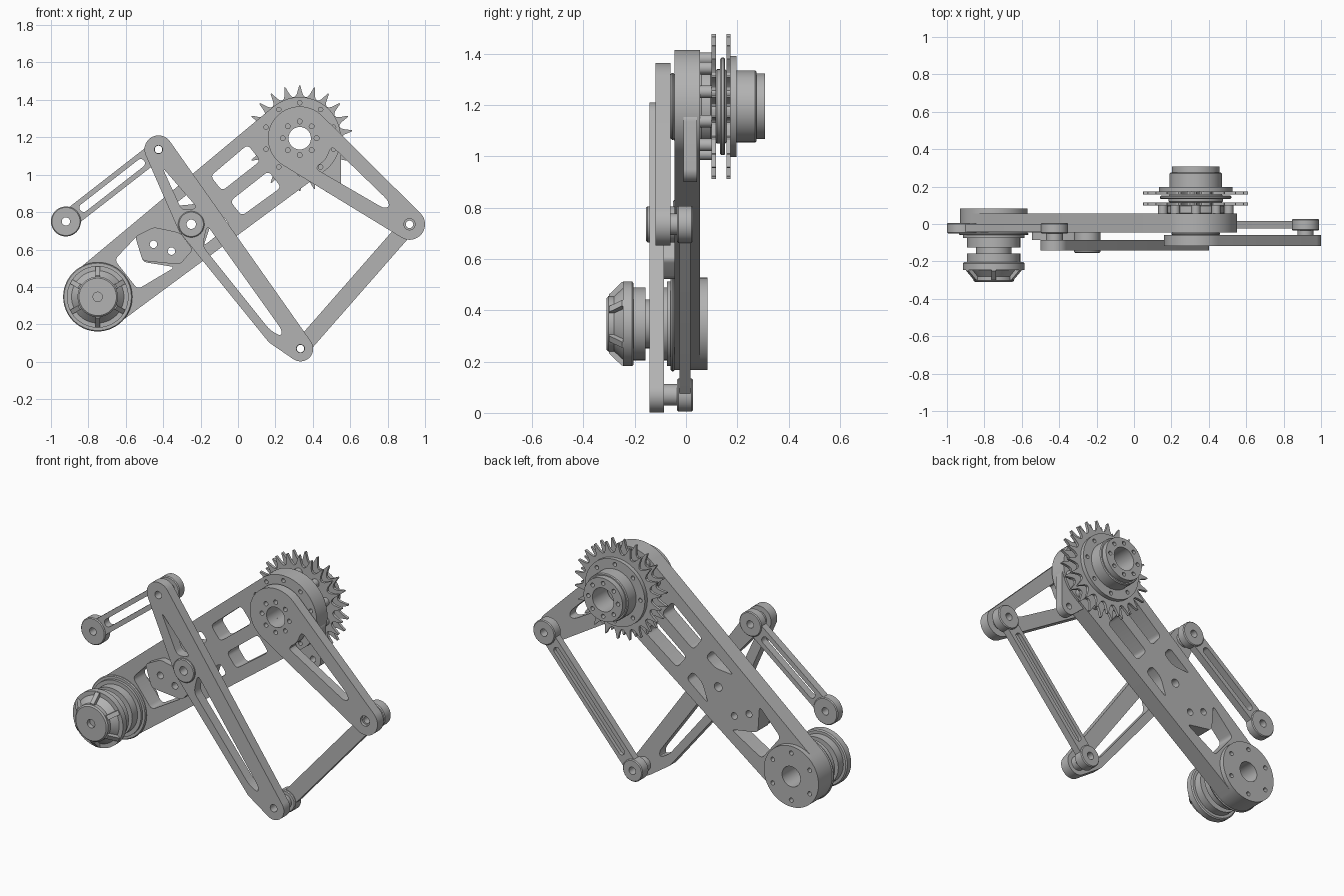
import bpy, bmesh, math
from mathutils import Vector
from mathutils.geometry import convex_hull_2d

if "Cube" in bpy.data.objects:
    bpy.data.objects.remove(bpy.data.objects["Cube"])

metal = bpy.data.materials.new("grey metal")
metal.use_nodes = True
GREY = (0.45, 0.45, 0.45, 1)
metal.diffuse_color = GREY
metal.node_tree.nodes["Principled BSDF"].inputs["Base Color"].default_value = GREY
parts = []

# Joint positions in the x, z plane
DRIVE, WHEEL, PIVOT = Vector((0.33, 1.195)), Vector((-0.75, 0.347)), Vector((-0.25, 0.735))
TOP, FAR = Vector((-0.425, 1.135)), Vector((-0.92, 0.75))
SIDE, FOOT = Vector((0.917, 0.735)), Vector((0.334, 0.07))


def add(name, mesh):
    ob = bpy.data.objects.new(name, mesh)
    bpy.context.collection.objects.link(ob)
    mesh.materials.clear()
    mesh.materials.append(metal)
    parts.append(ob)
    return ob


def circle(c, r, n=40):
    return [Vector((c[0] + r * math.cos(math.tau * i / n), c[1] + r * math.sin(math.tau * i / n)))
            for i in range(n)]


def ring(c, radius, r, count, start=math.pi / 2):
    """Bolt circle: a list of small round outlines."""
    return [circle((c[0] + radius * math.cos(start + math.tau * i / count),
                    c[1] + radius * math.sin(start + math.tau * i / count)), r, 14)
            for i in range(count)]


def hull(*discs):
    pts = [p for c, r in discs for p in circle(c, r, 64)]
    return [pts[i] for i in convex_hull_2d(pts)]


def rounded(pts, r=0.025):
    """Polygon with rounded corners."""
    pts, out = [Vector(p) for p in pts], []
    for i, p in enumerate(pts):
        a, b = pts[i - 1] - p, pts[(i + 1) % len(pts)] - p
        a = p + a.normalized() * min(r, a.length * 0.45)
        b = p + b.normalized() * min(r, b.length * 0.45)
        out += [a * (1 - t) ** 2 + p * 2 * t * (1 - t) + b * t * t for t in (0, 0.25, 0.5, 0.75, 1)]
    return out


def slot(a, b, half, inset):
    """Long rounded slot between two joints."""
    d = (b - a).normalized()
    return hull((a + d * inset, half), (b - d * inset, half))


def plate(name, outlines, y0, y1):
    """Flat plate in the x, z plane; outlines inside the first are holes."""
    cu = bpy.data.curves.new(name, 'CURVE')
    cu.dimensions, cu.fill_mode, cu.extrude = '2D', 'BOTH', (y1 - y0) / 2
    for pts in outlines:
        sp = cu.splines.new('POLY')
        sp.points.add(len(pts) - 1)
        for sp_pt, p in zip(sp.points, pts):
            sp_pt.co = (p[0], p[1], 0, 1)
        sp.use_cyclic_u = True
    tmp = bpy.data.objects.new(name, cu)
    mesh = bpy.data.meshes.new_from_object(tmp)
    bpy.data.objects.remove(tmp)
    bm = bmesh.new()
    bm.from_mesh(mesh)
    for v in bm.verts:
        v.co = (v.co.x, (y0 + y1) / 2 - v.co.z, v.co.y)
    bmesh.ops.remove_doubles(bm, verts=bm.verts, dist=1e-5)
    bmesh.ops.recalc_face_normals(bm, faces=bm.faces)
    bm.to_mesh(mesh)
    bm.free()
    return add(name, mesh)


def lathe(name, c, profile, steps=56):
    """Turned part about the y axis from a closed (radius, y) profile."""
    bm = bmesh.new()
    vs = [bm.verts.new((r, y, 0)) for r, y in profile]
    es = [bm.edges.new((vs[i - 1], vs[i])) for i in range(len(vs))]
    bmesh.ops.spin(bm, geom=vs + es, cent=(0, 0, 0), axis=(0, 1, 0), angle=math.tau, steps=steps)
    bmesh.ops.remove_doubles(bm, verts=bm.verts, dist=1e-5)
    bmesh.ops.recalc_face_normals(bm, faces=bm.faces)
    bmesh.ops.translate(bm, verts=bm.verts, vec=(c[0], 0, c[1]))
    mesh = bpy.data.meshes.new(name)
    bm.to_mesh(mesh)
    bm.free()
    return add(name, mesh)


def tube(name, c, r, hole, y0, y1, ch=0.005):
    return lathe(name, c, [(hole, y0), (r - ch, y0), (r, y0 + ch), (r, y1 - ch), (r - ch, y1), (hole, y1)])


# Main arm: frame with windows, laid out along (s) and across (t) its axis
along = (WHEEL - DRIVE).normalized()
across = Vector((along.y, -along.x))


def arm_pt(s, t):
    return DRIVE + along * s + across * t


def window(pts):
    return rounded([arm_pt(s, t) for s, t in pts])


windows = [window([(1.18, 0.1), (0.98, 0.13), (1.07, 0), (0.95, -0.13), (1.18, -0.1)])]
for k in (1, -1):
    windows.append(window([(0.24, 0.035 * k), (0.5, 0.035 * k), (0.5, 0.135 * k), (0.24, 0.145 * k)]))
    windows.append(window([(0.58, 0.07 * k), (0.66, 0.07 * k), (0.76, 0.135 * k), (0.58, 0.135 * k)]))
bolts = [(-0.452, 0.628), (-0.356, 0.591)]
plate("main_arm", [hull((DRIVE, 0.22), (WHEEL, 0.18)), circle(DRIVE, 0.06), circle(WHEEL, 0.06),
                   circle(PIVOT, 0.055)] + windows + ring(DRIVE, 0.19, 0.012, 10)
      + [circle(b, 0.02, 16) for b in bolts], -0.045, 0.055)
plate("arm_stop_tab", [hull((DRIVE + Vector((0.17, -0.06)), 0.05), (DRIVE + Vector((0.05, -0.17)), 0.03),
                            ((0.50, 0.95), 0.05)), circle((0.50, 0.95), 0.018, 16)], -0.01, 0.042)
plate("gearbox_plate", [rounded([(-0.55, 0.67), (-0.45, 0.72), (-0.31, 0.69), (-0.24, 0.6), (-0.31, 0.52),
                                 (-0.51, 0.54)], 0.02)] + [circle(b, 0.02, 16) for b in bolts], -0.085, -0.045)

# Wheel end: rear cap, front flange and hub with ribs
plate("wheel_rear_cap", [circle(WHEEL, 0.18, 64), circle(WHEEL, 0.06)] + ring(WHEEL, 0.14, 0.013, 6), 0.055, 0.083)
tube("wheel_flange", WHEEL, 0.185, 0.06, -0.06, -0.045)
lathe("wheel_hub", WHEEL, [(0, -0.285), (0.025, -0.285), (0.025, -0.31), (0.1, -0.31), (0.108, -0.303),
                           (0.108, -0.28), (0.14, -0.245), (0.165, -0.245), (0.165, -0.21), (0.158, -0.204),
                           (0.142, -0.204), (0.142, -0.157), (0.095, -0.157), (0.095, -0.125), (0.142, -0.125),
                           (0.142, -0.075), (0.165, -0.075), (0.165, -0.058), (0.0, -0.058)])
for i in range(6):
    a = math.pi / 2 + i * math.tau / 6
    out, side = Vector((math.cos(a), 0, math.sin(a))), Vector((-math.sin(a), 0, math.cos(a)))
    bm = bmesh.new()
    sides = [[bm.verts.new(Vector((WHEEL.x, y, WHEEL.y)) + out * r + side * w)
              for r, y in ((0.09, -0.3), (0.115, -0.3), (0.163, -0.25), (0.163, -0.24), (0.09, -0.24))]
             for w in (-0.013, 0.013)]
    bm.faces.new(sides[0])
    bm.faces.new(sides[1])
    for j in range(5):
        bm.faces.new((sides[0][j - 1], sides[0][j], sides[1][j], sides[1][j - 1]))
    bmesh.ops.recalc_face_normals(bm, faces=bm.faces)
    mesh = bpy.data.meshes.new("hub_rib")
    bm.to_mesh(mesh)
    bm.free()
    add("hub_rib", mesh)

# Drive end: two sprockets on a stepped hub
TEETH = 22
tooth = [(-0.04, 0.283), (0.04, 0.283), (0.13, 0.258), (0.22, 0.239), (0.35, 0.226), (0.5, 0.222),
         (0.65, 0.226), (0.78, 0.239), (0.87, 0.258)]
gear = []
for i in range(TEETH):
    for f, r in tooth:
        a = math.pi / 2 + math.tau * (i + f) / TEETH
        gear.append(DRIVE + Vector((math.cos(a), math.sin(a))) * r)
for name, y in (("front_sprocket", 0.1), ("rear_sprocket", 0.157)):
    plate(name, [gear, circle(DRIVE, 0.1)], y, y + 0.016)
tube("sprocket_spacer", DRIVE, 0.155, 0.065, 0.055, 0.1)
for i, pts in enumerate(ring(DRIVE, 0.185, 0.025, 10)):
    plate("sprocket_standoff", [pts], 0.055, 0.1)
tube("middle_hub", DRIVE, 0.145, 0.065, 0.116, 0.157)
tube("middle_disc", DRIVE, 0.19, 0.065, 0.133, 0.153)
plate("clamp_disc", [circle(DRIVE, 0.197, 64), circle(DRIVE, 0.1)] + ring(DRIVE, 0.168, 0.012, 8), 0.173, 0.197)
tube("rear_hub", DRIVE, 0.14, 0.07, 0.17, 0.275)
plate("rear_hub_cap", [circle(DRIVE, 0.128, 64), circle(DRIVE, 0.07)] + ring(DRIVE, 0.098, 0.012, 8), 0.275, 0.308)

# Crank arm
tube("crank_spacer", DRIVE, 0.13, 0.06, -0.06, -0.045)
plate("crank_arm", [hull((DRIVE, 0.17), (SIDE, 0.083)), circle(DRIVE, 0.06), circle(SIDE, 0.03, 24),
                    rounded([(0.5, 1.155), (0.8, 0.865), (0.81, 0.83), (0.78, 0.82), (0.41, 1.035),
                             (0.47, 1.08)], 0.03)]
      + ring(DRIVE, 0.09, 0.013, 8), -0.118, -0.06)

# Rocker: bent frame with two windows
rocker_edge = hull((TOP, 0.075), (PIVOT, 0.075), ((0.2, 0.14), 0.05), (FOOT, 0.068))
plate("rocker", [rocker_edge, circle(TOP, 0.022, 20), circle(FOOT, 0.022, 20), circle(PIVOT, 0.04),
                 rounded([(-0.405, 1.04), (-0.215, 0.82), (-0.3, 0.81)], 0.03),
                 rounded([(-0.165, 0.73), (0.235, 0.17), (0.23, 0.135), (0.17, 0.17), (-0.19, 0.62)], 0.03)],
      -0.143, -0.085)
lathe("pivot_boss", PIVOT, [(0.025, -0.155), (0.065, -0.155), (0.07, -0.15), (0.07, 0.055), (0.025, 0.055)])


# Connecting links: ends with bosses, beam with a slot
def link(name, a, b, ra, rb, half, y0, y1, groove):
    hole = slot(a, b, half * 0.45, 0.12)
    mid = (y0 + y1) / 2
    if groove:
        plate(name + "_web", [hull((a, half), (b, half)), circle(a, 0.025), circle(b, 0.025)], y0 + 0.01, mid)
        plate(name + "_rails", [hull((a, half), (b, half)), circle(a, 0.025), circle(b, 0.025), hole], mid, y1 - 0.01)
    else:
        plate(name + "_rails", [hull((a, half), (b, half)), circle(a, 0.025), circle(b, 0.025), hole],
              y0 + 0.006, y1 - 0.006)
    tube(name + "_start_boss", a, ra, 0.022, y0, y1)
    tube(name + "_end_boss", b, rb, 0.022, y0, y1)


link("upper_link", FAR, TOP, 0.08, 0.073, 0.05, -0.05, 0.005, False)
link("lower_link", FOOT, SIDE, 0.065, 0.072, 0.045, -0.035, 0.027, True)

# Joint spacers
tube("top_spacer", TOP, 0.045, 0.02, -0.09, -0.045)
tube("foot_spacer", FOOT, 0.042, 0.02, -0.09, -0.03)
tube("side_spacer", SIDE, 0.042, 0.02, -0.1, -0.03)

bpy.ops.object.select_all(action='DESELECT')
for ob in parts:
    ob.select_set(True)
bpy.context.view_layer.objects.active = parts[0]
bpy.ops.object.shade_smooth_by_angle(angle=math.radians(30))
